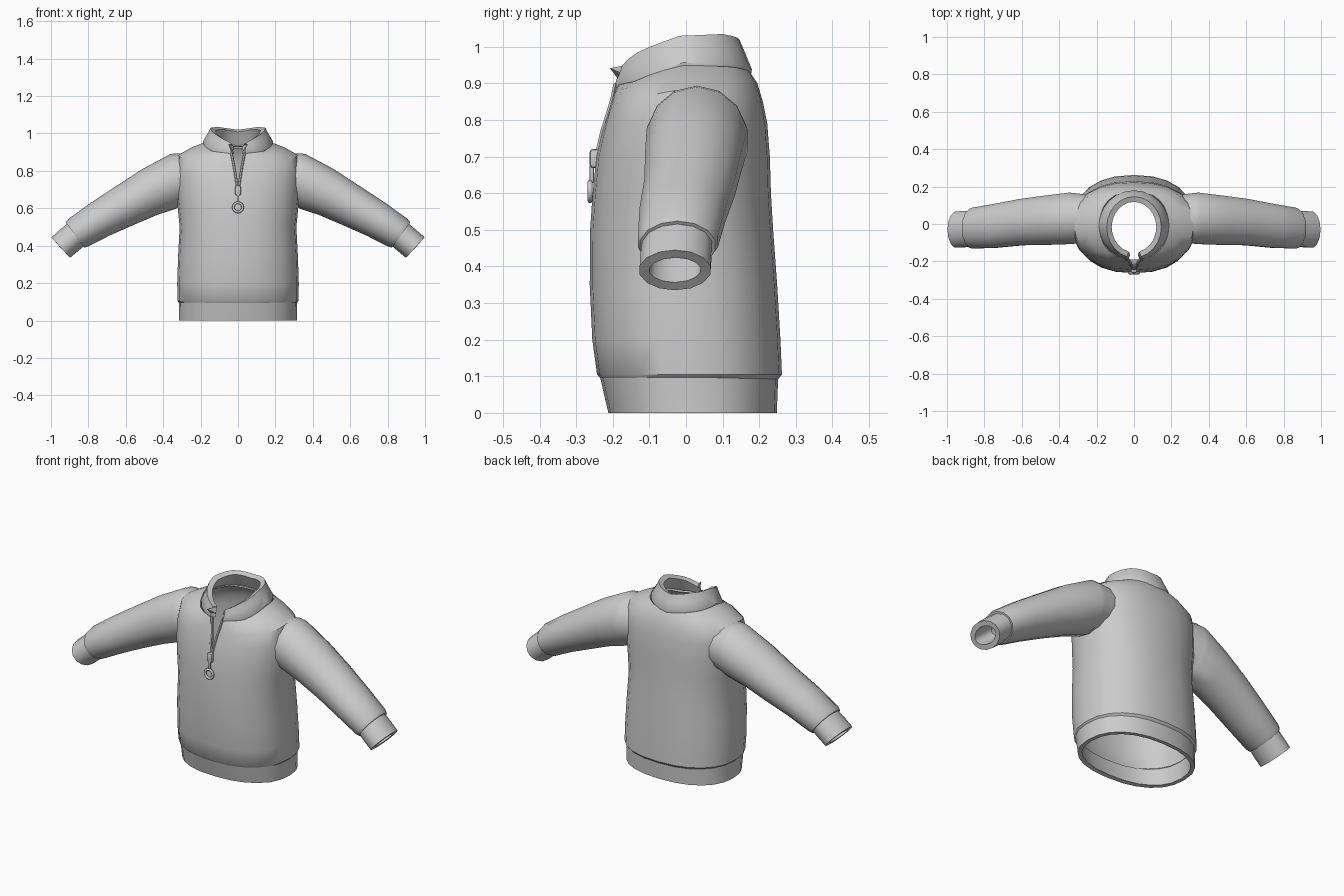
import bpy, math
from mathutils import Vector

if "Cube" in bpy.data.objects:
    bpy.data.objects.remove(bpy.data.objects["Cube"])

grey = bpy.data.materials.new("grey_fabric")
grey.diffuse_color = (0.6, 0.6, 0.6, 1)
grey.use_nodes = True
grey.node_tree.nodes["Principled BSDF"].inputs["Base Color"].default_value = grey.diffuse_color


def finish(ob, angle=40):
    """Apply modifiers, colour the part and smooth it while keeping edges sharp."""
    ob.data.materials.clear()
    ob.data.materials.append(grey)
    bpy.ops.object.select_all(action='DESELECT')
    ob.select_set(True)
    bpy.context.view_layer.objects.active = ob
    bpy.ops.object.convert(target='MESH')
    bpy.ops.object.shade_smooth_by_angle(angle=math.radians(angle))


def loft(name, rings, closed, thickness):
    """Skin rings of points, mirror across x and give the cloth thickness."""
    n = len(rings[0])
    verts = [p for r in rings for p in r]
    faces = []
    for j in range(len(rings) - 1):
        for i in range(n if closed else n - 1):
            k = (i + 1) % n
            faces.append((j*n + i, j*n + k, (j+1)*n + k, (j+1)*n + i))
    me = bpy.data.meshes.new(name)
    me.from_pydata(verts, [], faces)
    ob = bpy.data.objects.new(name, me)
    bpy.context.collection.objects.link(ob)
    mirror = ob.modifiers.new("mirror", 'MIRROR')
    mirror.merge_threshold = 0.002
    solid = ob.modifiers.new("thickness", 'SOLIDIFY')
    solid.thickness = thickness
    solid.offset = -1
    finish(ob)
    return ob


def half_ring(heights, w, front, back, slit=0, power=2.3, n=12):
    """Half outline from the front (-y) round the +x side to the back."""
    pts = []
    steps = len(heights) - 1
    for i in range(n + 1):
        a = math.pi * i / n
        s, c = max(math.sin(a), 0), math.cos(a)
        x = w * s ** (2 / power) if s > 1e-6 else 0
        y = math.copysign(abs(c) ** (2 / power), -c)
        mid, half = (front + back) / 2, (back - front) / 2
        f = i / n * steps
        k = min(int(f), steps - 1)
        z = heights[k] + (heights[k+1] - heights[k]) * (f - k)
        if i == 0:
            x = slit
        pts.append((x, mid + half * y, z))
    return pts


def flat(z):
    return (z, z, z)


# Torso: heights (front, side, back), half width, front y, back y, zip opening
body = [
    (flat(.09), .31, -.23, .25, 0),
    (flat(.105), .324, -.243, .262, 0),
    (flat(.2), .325, -.256, .258, 0),
    (flat(.35), .32, -.263, .249, 0),
    (flat(.5), .312, -.262, .238, 0),
    (flat(.6), .322, -.255, .232, 0),
    (flat(.7), .332, -.245, .229, 0),
    ((.77, .8, .79), .335, -.228, .222, .012),
    ((.82, .885, .85), .32, -.212, .21, .02),
    ((.86, .925, .9), .25, -.2, .195, .028),
    ((.89, .905, .95, .945, .93), .185, -.19, .175, .035),
]
loft("torso", [half_ring(*r) for r in body], False, .02)

# Ribbed hem band
loft("hem_band", [half_ring(flat(0), .315, -.212, .248),
                  half_ring(flat(.05), .315, -.224, .25),
                  half_ring(flat(.1), .316, -.235, .252)], False, .022)

# Stand-up collar, open at the front
collar = [
    ((.885, .9, .945, .94, .925), .186, -.192, .178, .036),
    ((.895, .91, .957, .953, .938), .188, -.195, .18, .036),
    ((.915, .95, 1.0, .995, .98), .162, -.188, .163, .04),
    ((.93, .985, 1.03, 1.035, 1.02), .146, -.18, .146, .045),
]
loft("collar", [half_ring(*r, power=2.0) for r in collar], False, .03)


def arm_ring(x, y, z, tilt, r, ry, n=14):
    """Oval ring across the arm; tilt is the downward angle in degrees."""
    t = math.radians(tilt)
    u = Vector((math.sin(t), 0, math.cos(t)))
    return [Vector((x, y, z)) + u * r * math.cos(a) + Vector((0, -ry * math.sin(a), 0))
            for a in (2 * math.pi * i / n for i in range(n))]


# Sleeves: ring centre, downward tilt, radius, depth radius
sleeve = [
    (.25, .03, .76, 0, .125, .13),
    (.328, .03, .748, 0, .146, .14),
    (.345, .03, .744, 6, .147, .141),
    (.47, .02, .688, 18, .129, .135),
    (.60, .01, .617, 26, .114, .127),
    (.74, -.01, .54, 31, .101, .12),
    (.855, -.022, .469, 35, .09, .112),
    (.872, -.023, .457, 36, .083, .105),
    (.872, -.024, .457, 36, .068, .09),
]
loft("sleeves", [arm_ring(*r) for r in sleeve], True, .015)

# Cuffs
cuff = [
    (.85, -.022, .473, 38, .074, .097),
    (.90, -.027, .431, 41, .075, .099),
    (.948, -.03, .39, 42, .074, .099),
]
loft("cuffs", [arm_ring(*r) for r in cuff], True, .028)

# Zip beads along both edges of the opening
rings = []
for x, y, z in ((.002, -.244, .7), (.012, -.228, .77), (.02, -.212, .82),
                (.028, -.2, .86), (.036, -.192, .9)):
    rings.append([(x + .007 * math.cos(a), y + .007 * math.sin(a), z)
                  for a in (2 * math.pi * i / 6 for i in range(6))])
loft("zip_edges", rings, True, .003)


def block(name, loc, size, bevel):
    bpy.ops.mesh.primitive_cube_add(size=1, location=loc)
    ob = bpy.context.object
    ob.name = name
    ob.scale = size
    bpy.ops.object.transform_apply(location=False, rotation=False, scale=True)
    m = ob.modifiers.new("bevel", 'BEVEL')
    m.width = bevel
    m.segments = 2
    finish(ob)


# Zip slider, link and ring pull
block("zip_slider", (0, -.249, .695), (.032, .028, .052), .009)
block("zip_link", (0, -.258, .652), (.013, .012, .05), .004)
bpy.ops.mesh.primitive_torus_add(major_segments=16, minor_segments=8, major_radius=.025,
                                 minor_radius=.007, location=(0, -.262, .605),
                                 rotation=(math.pi / 2, 0, 0))
bpy.context.object.name = "zip_ring"
finish(bpy.context.object, 60)
